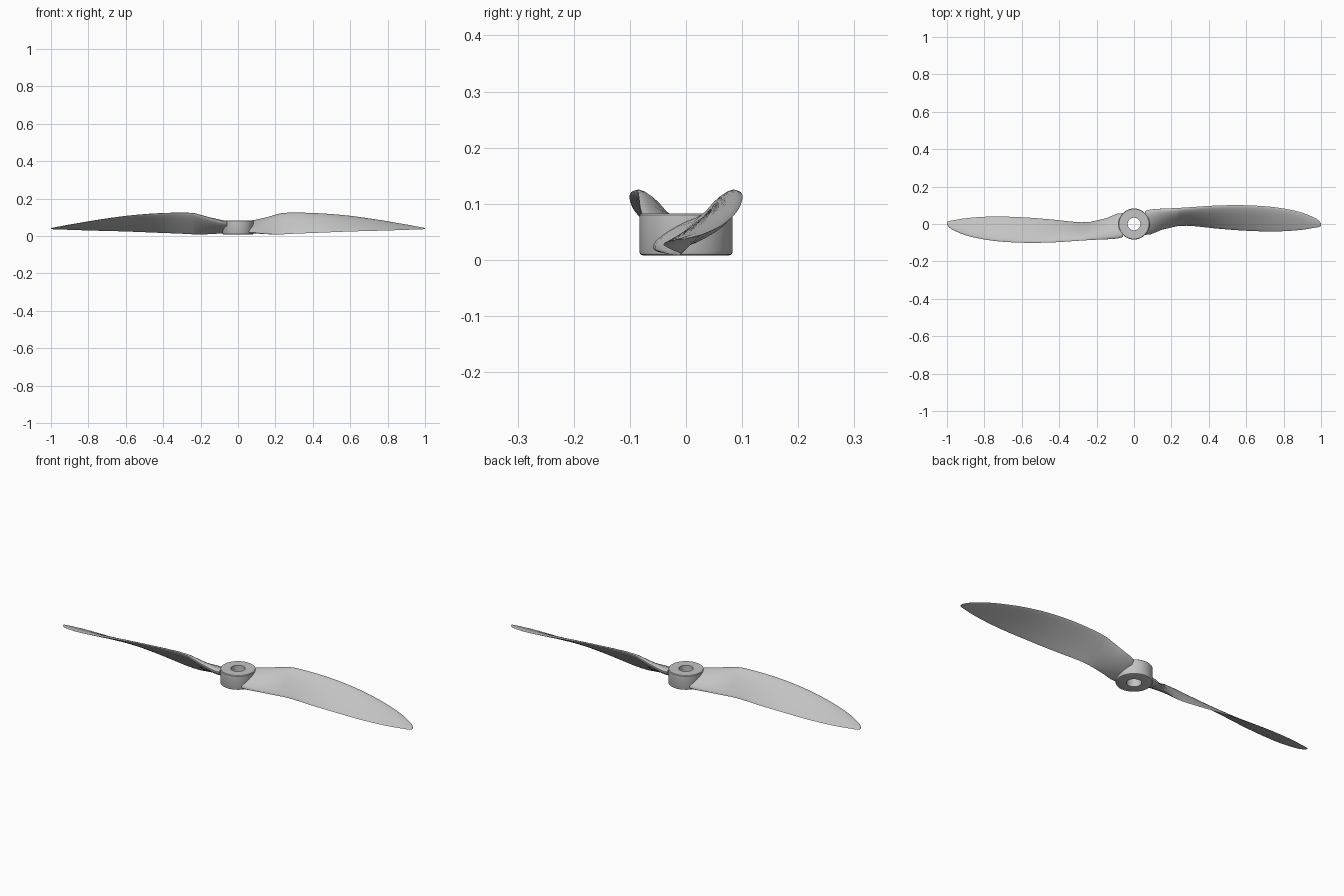
import bpy, bmesh, math
from mathutils import Vector

cube = bpy.data.objects.get("Cube")
if cube:
    bpy.data.objects.remove(cube, do_unlink=True)

grey = bpy.data.materials.new("plain grey")
grey.use_nodes = True
grey.diffuse_color = (0.55, 0.55, 0.55, 1)
grey.node_tree.nodes["Principled BSDF"].inputs["Base Color"].default_value = (0.55, 0.55, 0.55, 1)


def finish(name, bm, angle):
    """Turn a bmesh into a smooth shaded object."""
    bmesh.ops.recalc_face_normals(bm, faces=bm.faces)
    mesh = bpy.data.meshes.new(name)
    bm.to_mesh(mesh)
    bm.free()
    mesh.materials.append(grey)
    obj = bpy.data.objects.new(name, mesh)
    bpy.context.collection.objects.link(obj)
    bpy.ops.object.select_all(action="DESELECT")
    obj.select_set(True)
    bpy.context.view_layer.objects.active = obj
    bpy.ops.object.shade_smooth_by_angle(angle=math.radians(angle))
    return obj


def bridge(bm, a, b):
    """Join two closed rings of vertices with quads."""
    for i in range(len(a)):
        j = (i + 1) % len(a)
        bm.faces.new((a[i], a[j], b[j], b[i]))


# Hub: a ring profile with rounded outer rims, spun around z
def build_hub(sides=64):
    bore, radius, low, high, r = 0.034, 0.083, 0.008, 0.083, 0.006
    profile = [(bore, low), (radius - r, low), (radius - r * 0.3, low + r * 0.3),
               (radius, low + r), (radius, high - r * 0.5),
               (radius - r * 0.5, high), (bore, high)]
    bm = bmesh.new()
    rings = []
    for rad, z in profile:
        turns = [math.tau * i / sides for i in range(sides)]
        rings.append([bm.verts.new((rad * math.cos(t), rad * math.sin(t), z)) for t in turns])
    for k, ring in enumerate(rings):
        bridge(bm, ring, rings[(k + 1) % len(rings)])
    return finish("hub", bm, 40)


# Blade stations: x, trailing edge y and z, leading edge y and z, thickness
stations = [
    (0.06, -0.058, 0.02, 0.07, 0.075, 0.042),
    (0.09, -0.055, 0.018, 0.078, 0.08, 0.042),
    (0.15, -0.03, 0.01, 0.082, 0.096, 0.036),
    (0.23, -0.012, 0.008, 0.085, 0.12, 0.028),
    (0.3, -0.01, 0.012, 0.09, 0.124, 0.024),
    (0.45, -0.025, 0.018, 0.099, 0.119, 0.02),
    (0.6, -0.036, 0.024, 0.1, 0.106, 0.017),
    (0.75, -0.04, 0.028, 0.09, 0.085, 0.014),
    (0.88, -0.033, 0.032, 0.066, 0.063, 0.011),
    (0.96, -0.021, 0.035, 0.036, 0.048, 0.008),
    (0.99, -0.015, 0.036, 0.016, 0.042, 0.006),
    (1.0, -0.011, 0.037, 0.002, 0.039, 0.004),
]
KINK = 3        # the blade creases here, so the curve is only smooth outboard of it


def smooth_stations(steps=5):
    """Catmull-Rom interpolation outside the crease, straight lines inside it."""
    out = list(stations[:KINK])
    outer = [Vector(s) for s in stations[KINK:]]
    for i in range(len(outer) - 1):
        p1, p2 = outer[i], outer[i + 1]
        p0 = outer[i - 1] if i else p1 * 2 - p2
        p3 = outer[i + 2] if i + 2 < len(outer) else p2 * 2 - p1
        for k in range(steps):
            t = k / steps
            out.append((p1 * 2 + (p2 - p0) * t + (p0 * 2 - p1 * 5 + p2 * 4 - p3) * t ** 2
                        + (p1 * 3 - p0 - p2 * 3 + p3) * t ** 3) / 2)
    out.append(outer[-1])
    return out


def section(station, n=12):
    """Closed aerofoil: fuller on top, blunt at the leading edge."""
    x, ty, tz, ly, lz, thick = station
    tail, lead = Vector((x, ty, tz)), Vector((x, ly, lz))
    chord = lead - tail
    up = Vector((0, -chord.z, chord.y)).normalized()
    blunt = max(0, min(1, (0.23 - x) / 0.15))     # the root is an oval
    points = []
    for i in range(2 * n):
        a = math.pi * i / n
        s = (1 - math.cos(a)) / 2
        oval = math.sqrt(max(s * (1 - s), 0)) * 2
        foil = oval * (0.35 + 0.75 * s)
        h = oval * blunt + foil * (1 - blunt)
        share = 0.72 - 0.2 * blunt
        side = share if i <= n else share - 1
        points.append(tail + chord * s + up * (h * thick * side))
    return points


def build_blade(name, turn):
    bm = bmesh.new()
    rings = []
    for station in smooth_stations():
        rings.append([bm.verts.new((p.x * turn, p.y * turn, p.z)) for p in section(station)])
    for a, b in zip(rings, rings[1:]):
        bridge(bm, a, b)
    bm.faces.new(rings[0])
    bm.faces.new(rings[-1])
    return finish(name, bm, 45)


build_hub()
for name, turn in (("left_blade", 1), ("right_blade", -1)):
    build_blade(name, turn)
